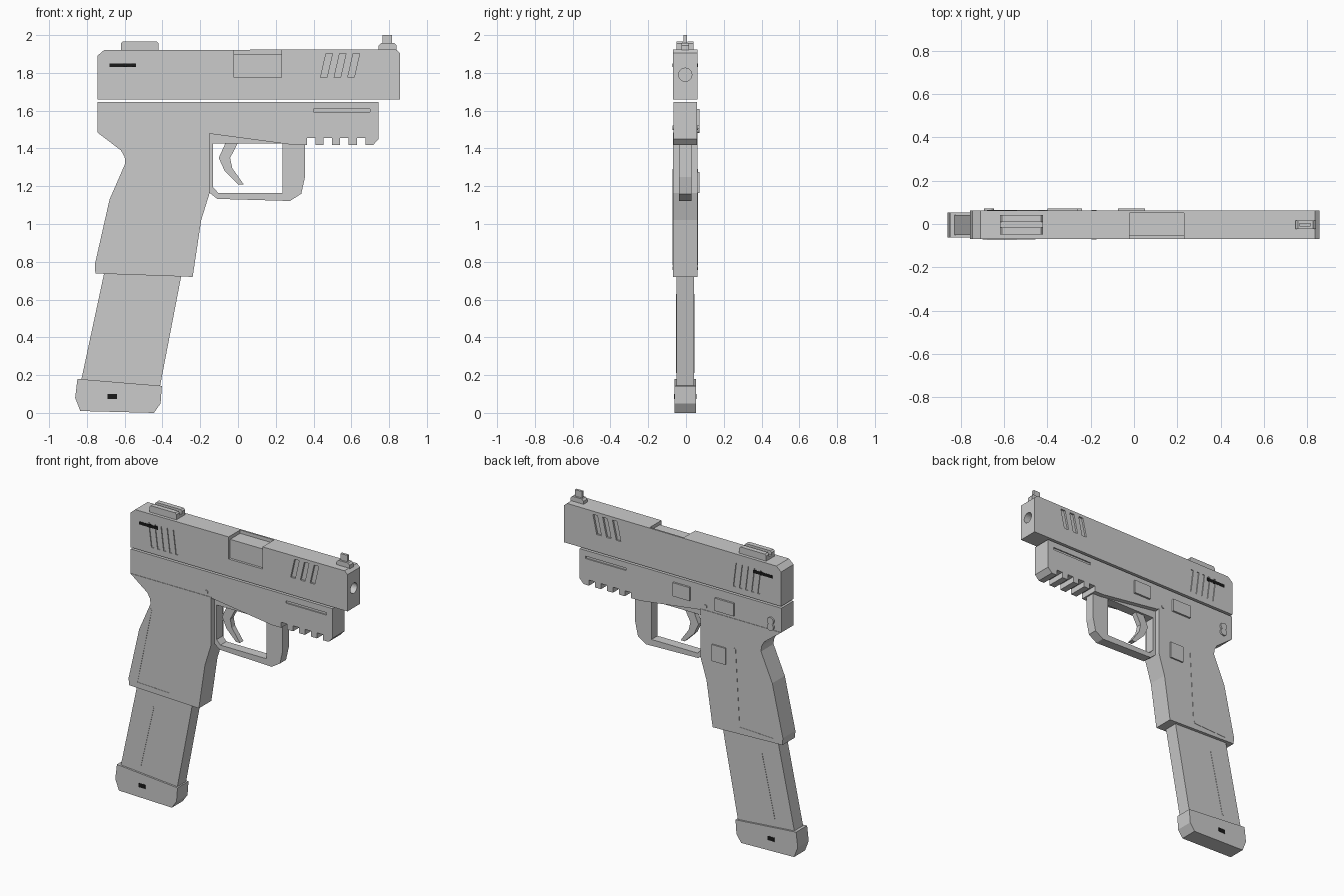
import bpy, bmesh
from math import pi
from mathutils import Matrix

if "Cube" in bpy.data.objects:
    bpy.data.objects.remove(bpy.data.objects["Cube"])

YC = -0.004          # centre plane of the body
HALF = 0.066         # half thickness of slide and grip


def prism(name, pts, y0, y1):
    """Extrude an x/z profile from y0 to y1."""
    bm = bmesh.new()
    face = bm.faces.new([bm.verts.new((x, y0, z)) for x, z in pts])
    ext = bmesh.ops.extrude_face_region(bm, geom=[face])
    for v in ext["geom"]:
        if isinstance(v, bmesh.types.BMVert):
            v.co.y = y1
    bmesh.ops.recalc_face_normals(bm, faces=bm.faces)
    me = bpy.data.meshes.new(name)
    bm.to_mesh(me)
    bm.free()
    ob = bpy.data.objects.new(name, me)
    bpy.context.collection.objects.link(ob)
    return ob


def slab(name, pts, half):
    return prism(name, pts, YC - half, YC + half)


def box(name, x0, x1, y0, y1, z0, z1):
    return prism(name, [(x0, z0), (x1, z0), (x1, z1), (x0, z1)], y0, y1)


def rod(name, axis, x, y, z, r, depth, n=16):
    bm = bmesh.new()
    rot = Matrix.Rotation(pi / 2, 4, "Y" if axis == "X" else "X")
    bmesh.ops.create_cone(bm, cap_ends=True, segments=n, radius1=r, radius2=r,
                          depth=depth, matrix=Matrix.Translation((x, y, z)) @ rot)
    me = bpy.data.meshes.new(name)
    bm.to_mesh(me)
    bm.free()
    ob = bpy.data.objects.new(name, me)
    bpy.context.collection.objects.link(ob)
    return ob


def cut(target, cutter):
    cutter.hide_render = True
    mod = target.modifiers.new("cut", "BOOLEAN")
    mod.operation, mod.solver, mod.object = "DIFFERENCE", "EXACT", cutter
    bpy.context.view_layer.objects.active = target
    bpy.ops.object.modifier_apply(modifier=mod.name)
    bpy.data.objects.remove(cutter)


def both_sides(half, depth_in, depth_out):
    """y ranges for a thin feature on the front and back faces."""
    return [(YC - half - depth_out, YC - half + depth_in),
            (YC + half - depth_in, YC + half + depth_out)]


black = bpy.data.materials.new("black")
black.diffuse_color = (0.01, 0.01, 0.01, 1)
black.use_nodes = True
black.node_tree.nodes["Principled BSDF"].inputs["Base Color"].default_value = black.diffuse_color

# Slide
slide = slab("slide", [(-0.745, 1.66), (0.857, 1.66), (0.857, 1.905), (0.835, 1.925),
                       (-0.71, 1.92), (-0.745, 1.89)], HALF)
# Ejection port: side recess and top recess
cut(slide, box("cutter", -0.02, 0.23, -0.2, YC - 0.05, 1.775, 2.0))
cut(slide, box("cutter", -0.02, 0.23, -0.2, YC + 0.055, 1.9, 2.0))
# Bore
cut(slide, rod("cutter", "X", 0.857, YC, 1.79, 0.035, 0.1, 24))
# Front slanted slots and rear serrations
for y0, y1 in both_sides(HALF, 0.012, 0.05):
    for i in range(3):
        x = 0.437 + 0.072 * i
        cut(slide, prism("cutter", [(x, 1.776), (x + 0.034, 1.776), (x + 0.063, 1.903),
                                    (x + 0.029, 1.903)], y0, y1))
for y0, y1 in both_sides(HALF, 0.006, 0.05):
    for i in range(5):
        x = -0.59 + 0.045 * i
        cut(slide, prism("cutter", [(x, 1.7), (x + 0.018, 1.7), (x - 0.002, 1.86),
                                    (x - 0.02, 1.86)], y0, y1))

# Sights
rear = slab("rear_sight", [(-0.62, 1.915), (-0.42, 1.915), (-0.42, 1.955), (-0.43, 1.965),
                           (-0.61, 1.965), (-0.62, 1.955)], 0.045)
cut(rear, box("cutter", -0.7, -0.3, YC - 0.013, YC + 0.013, 1.94, 2.0))
slab("front_sight_base", [(0.745, 1.92), (0.84, 1.92), (0.84, 1.945), (0.828, 1.957),
                          (0.757, 1.957), (0.745, 1.945)], 0.02)
slab("front_sight_post", [(0.765, 1.95), (0.815, 1.95), (0.815, 2.0), (0.765, 2.0)], 0.008)

# Frame with accessory rail teeth
rail = []
for i in range(4):
    x = 0.365 + 0.088 * i
    rail += [(x, 1.418), (x, 1.455), (x + 0.045, 1.455), (x + 0.045, 1.418)]
frame = slab("frame", [(-0.745, 1.647), (-0.745, 1.485), (-0.15, 1.478), (0.30, 1.418)] + rail +
             [(0.715, 1.418), (0.745, 1.45), (0.745, 1.647)], 0.063)
for y0, y1 in both_sides(0.063, 0.008, 0.05):
    cut(frame, box("cutter", 0.4, 0.7, y0, y1, 1.592, 1.608))

# Grip
slab("grip", [(-0.745, 1.485), (-0.62, 1.39), (-0.6, 1.355), (-0.597, 1.32), (-0.68, 1.13),
              (-0.758, 0.785), (-0.755, 0.738), (-0.24, 0.72), (-0.195, 1.02),
              (-0.15, 1.165), (-0.15, 1.485)], HALF)
# Grip panel lines, front then back
for name, y0, y1, top, mid, end in (
        ("front", YC - HALF - 0.002, YC - HALF + 0.01, -0.595, -0.70, -0.455),
        ("back", YC + HALF - 0.01, YC + HALF + 0.002, -0.41, -0.44, -0.69)):
    prism("grip_line_" + name, [(top, 1.29), (mid, 0.78), (mid + 0.01, 0.78), (top + 0.01, 1.29)], y0, y1)
    prism("grip_foot_line_" + name, [(mid, 0.775), (end, 0.765), (end, 0.757), (mid, 0.767)], y0, y1)

# Trigger guard and trigger
slab("trigger_guard", [(-0.15, 1.48), (-0.15, 1.165), (-0.11, 1.133), (0.275, 1.122),
                       (0.335, 1.16), (0.355, 1.25), (0.355, 1.43), (0.235, 1.44),
                       (0.235, 1.165), (-0.105, 1.165), (-0.132, 1.195), (-0.132, 1.425),
                       (0.235, 1.425), (0.235, 1.44)][:12] + [(-0.132, 1.48)], 0.032)
slab("guard_top", [(-0.132, 1.425), (0.25, 1.425), (0.25, 1.44), (-0.132, 1.485)], 0.032)
slab("trigger", [(-0.065, 1.44), (-0.07, 1.42), (-0.102, 1.35), (-0.07, 1.28), (0, 1.21),
                 (0.03, 1.21), (-0.03, 1.295), (-0.042, 1.35), (-0.005, 1.42), (0, 1.44)], 0.018)

# Magazine and base
slab("magazine", [(-0.70, 0.78), (-0.29, 0.78), (-0.415, 0.13), (-0.835, 0.15)], 0.046)
slab("magazine_base", [(-0.85, 0.18), (-0.403, 0.143), (-0.41, 0.05), (-0.445, 0.0),
                       (-0.835, 0.01), (-0.862, 0.08)], 0.058)

# Features repeated on both faces: magazine lines, dark marks, pins
for side, y in (("front", -1), ("back", 1)):
    def strip(name, pts, half, out):
        return prism(name + "_" + side, pts, YC + y * (half - 0.01), YC + y * (half + out))
    strip("magazine_line", [(-0.592, 0.63), (-0.688, 0.21), (-0.68, 0.21), (-0.584, 0.63)], 0.046, 0.002)
    for name, x0, x1, z0, z1, half in (("slide_mark", -0.68, -0.54, 1.83, 1.85, HALF),
                                       ("base_mark", -0.69, -0.64, 0.073, 0.1, 0.058)):
        ob = strip(name, [(x0, z0), (x1, z0), (x1, z1), (x0, z1)], half, 0.002)
        ob.data.materials.append(black)
    rod("frame_pin_" + side, "Y", -0.185, YC + y * 0.06, 1.51, 0.012, 0.016)

# Controls on the back face
for name, x0, x1, z0, z1 in (("takedown_plate", -0.075, 0.05, 1.52, 1.61),
                             ("slide_catch", -0.40, -0.26, 1.505, 1.59),
                             ("magazine_release", -0.34, -0.24, 1.165, 1.275)):
    box(name, x0, x1, 0.04, 0.0715, z0, z1)
for i, z in enumerate((1.505, 1.545)):
    rod("rear_knob_%d" % i, "Y", -0.67 , 0.055, z, 0.024, 0.032)
